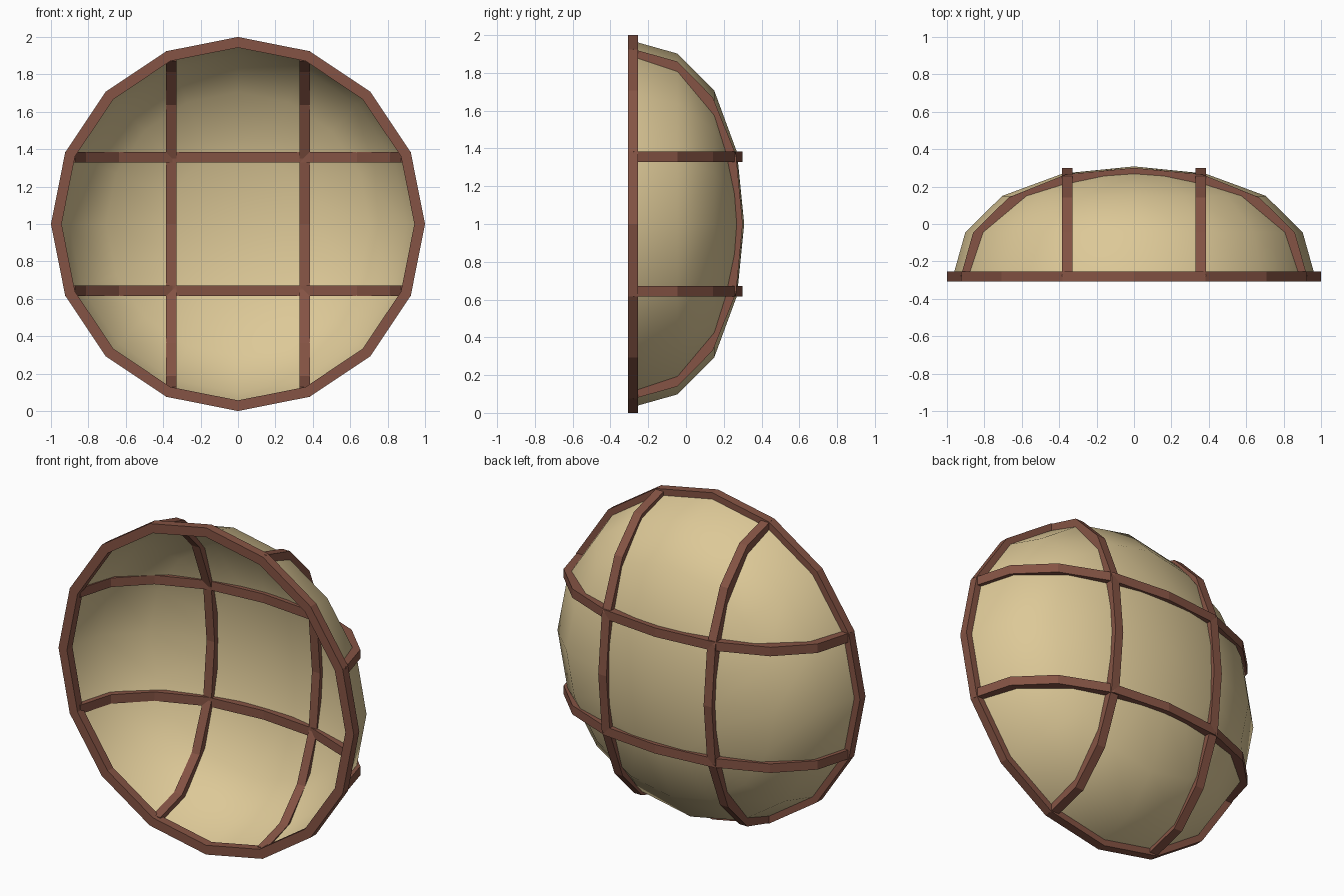
import bpy, bmesh, math
from mathutils import Vector

if "Cube" in bpy.data.objects:
    bpy.data.objects.remove(bpy.data.objects["Cube"])

SIDES = 16
CZ = 1.0  # height of the dish axis


def material(name, rgb):
    m = bpy.data.materials.new(name)
    m.diffuse_color = (*rgb, 1)
    m.use_nodes = True
    m.node_tree.nodes["Principled BSDF"].inputs["Base Color"].default_value = m.diffuse_color
    return m


TAN = material("tan shell", (0.72, 0.58, 0.31))
BROWN = material("brown wood", (0.235, 0.088, 0.058))


def finish(name, bm, mat, smooth=False):
    me = bpy.data.meshes.new(name)
    bm.to_mesh(me)
    bm.free()
    me.materials.append(mat)
    for p in me.polygons:
        p.use_smooth = smooth
    ob = bpy.data.objects.new(name, me)
    bpy.context.collection.objects.link(ob)
    return ob


def ring(bm, r, y):
    return [bm.verts.new((r * math.cos(2 * math.pi * i / SIDES), y,
                          CZ + r * math.sin(2 * math.pi * i / SIDES)))
            for i in range(SIDES)]


def bridge(bm, a, b):
    n = len(a)
    for i in range(n):
        j = (i + 1) % n
        bm.faces.new((a[i], a[j], b[j], b[i]))


# Dome shell: open bowl turned around the y axis
bm = bmesh.new()
loops = [ring(bm, r, y) for r, y in
         ((0.968, -0.28), (0.902, -0.045), (0.705, 0.15), (0.38, 0.27))]
for a, b in zip(loops, loops[1:]):
    bridge(bm, a, b)
tip = bm.verts.new((0, 0.308, CZ))
for i in range(SIDES):
    bm.faces.new((loops[-1][i], loops[-1][(i + 1) % SIDES], tip))
bm.normal_update()
if tip.normal.y < 0:
    bmesh.ops.reverse_faces(bm, faces=bm.faces[:])
finish("dome_shell", bm, TAN, smooth=True)

# Rim: rectangular section around the mouth of the bowl
bm = bmesh.new()
loops = [ring(bm, r, y) for r, y in
         ((1.0, -0.308), (1.0, -0.255), (0.943, -0.255), (0.943, -0.308))]
for k in range(4):
    bridge(bm, loops[k], loops[(k + 1) % 4])
bmesh.ops.recalc_face_normals(bm, faces=bm.faces[:])
finish("rim", bm, BROWN)

# Ribs: bent square bars following the dome, outer and inner edge lines
OUTER = [(0.926, -0.28), (0.86, -0.045), (0.67, 0.142), (0.365, 0.265), (0, 0.3)]
INNER = [(0.872, -0.28), (0.812, -0.07), (0.635, 0.1), (0.35, 0.212), (0, 0.245)]


def mirrored(pts):
    return [(-u, y) for u, y in pts] + [p for p in reversed(pts[:-1])]


def rib(name, offset, vertical):
    bm = bmesh.new()
    w = 0.0275

    def vert(u, y, s):
        v = offset + s
        return bm.verts.new((v, y, CZ + u) if vertical else (u, y, CZ + v))

    sections = [[vert(*o, -w), vert(*o, w), vert(*i, w), vert(*i, -w)]
                for o, i in zip(mirrored(OUTER), mirrored(INNER))]
    for a, b in zip(sections, sections[1:]):
        bridge(bm, a, b)
    bm.faces.new(sections[0])
    bm.faces.new(sections[-1])
    bmesh.ops.recalc_face_normals(bm, faces=bm.faces[:])
    finish(name, bm, BROWN)


for side, label in ((-1, "left"), (1, "right")):
    rib("vertical_rib_" + label, side * 0.357, True)
for side, label in ((-1, "lower"), (1, "upper")):
    rib("horizontal_rib_" + label, side * 0.357, False)
